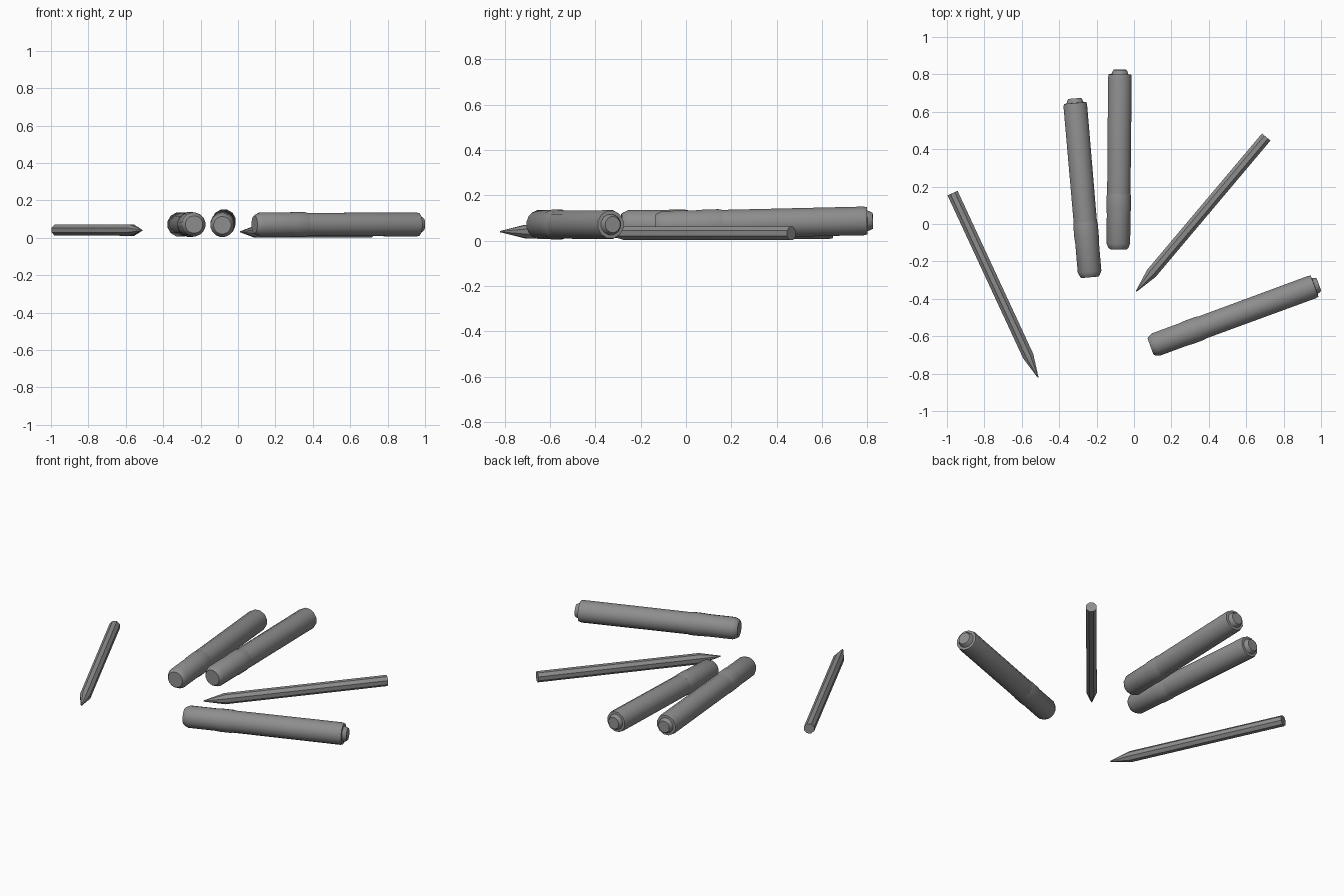
import bpy
import bmesh
import math
from mathutils import Vector

cube = bpy.data.objects.get("Cube")
if cube:
    bpy.data.objects.remove(cube, do_unlink=True)

grey = bpy.data.materials.new("plain grey")
grey.use_nodes = True
colour = (0.27, 0.27, 0.27, 1)
grey.diffuse_color = colour
grey.node_tree.nodes["Principled BSDF"].inputs["Base Color"].default_value = colour


def lathe(name, profile, sides, start, end, smooth_angle):
    """Turn (distance, radius) points about the axis from start to end."""
    start, end = Vector(start), Vector(end)
    bm = bmesh.new()
    rings = []
    for dist, radius in profile:
        ring = []
        for i in range(sides):
            a = 2 * math.pi * (i + 0.5) / sides
            ring.append(bm.verts.new((radius * math.cos(a), radius * math.sin(a), dist)))
        rings.append(ring)
    for low, high in zip(rings, rings[1:]):
        for i in range(sides):
            j = (i + 1) % sides
            bm.faces.new((low[i], low[j], high[j], high[i]))
    bm.faces.new(rings[0][::-1])
    bm.faces.new(rings[-1])
    bmesh.ops.recalc_face_normals(bm, faces=bm.faces)
    mesh = bpy.data.meshes.new(name)
    bm.to_mesh(mesh)
    bm.free()
    mesh.materials.append(grey)
    obj = bpy.data.objects.new(name, mesh)
    bpy.context.collection.objects.link(obj)
    obj.location = start
    obj.rotation_euler = (end - start).to_track_quat("Z", "Y").to_euler()
    bpy.ops.object.select_all(action="DESELECT")
    obj.select_set(True)
    bpy.context.view_layer.objects.active = obj
    bpy.ops.object.shade_smooth_by_angle(angle=math.radians(smooth_angle))
    return obj


def pencil(name, tip, butt):
    length = (Vector(butt) - Vector(tip)).length
    lathe(name, [(0, 0.003), (0.125, 0.032), (length, 0.032)], 8, tip, butt, 20)


def marker(name, cap_end, tail_end):
    # Rounded cap, with a slight swell where it meets the barrel
    cap = [(0, 0.047), (0.008, 0.054), (0.03, 0.0645), (0.19, 0.0645),
           (0.215, 0.067), (0.28, 0.067), (0.3, 0.063)]
    # Straight barrel with a small stepped plug at the tail
    barrel = [(0.29, 0.0645), (0.92, 0.0655), (0.935, 0.062),
              (0.936, 0.047), (0.95, 0.042), (0.96, 0.036)]
    lathe(name + "_cap", cap, 16, cap_end, tail_end, 35)
    lathe(name + "_barrel", barrel, 12, cap_end, tail_end, 35)


pencil("left_pencil", (-0.513, -0.82, 0.04), (-0.97, 0.165, 0.041))
pencil("right_pencil", (0.012, -0.36, 0.032), (0.707, 0.465, 0.032))

marker("outer_marker", (-0.235, -0.285, 0.071), (-0.317, 0.67, 0.071))
marker("middle_marker", (-0.084, -0.135, 0.067), (-0.075, 0.825, 0.088))
marker("front_marker", (0.088, -0.655, 0.071), (0.985, -0.325, 0.071))
